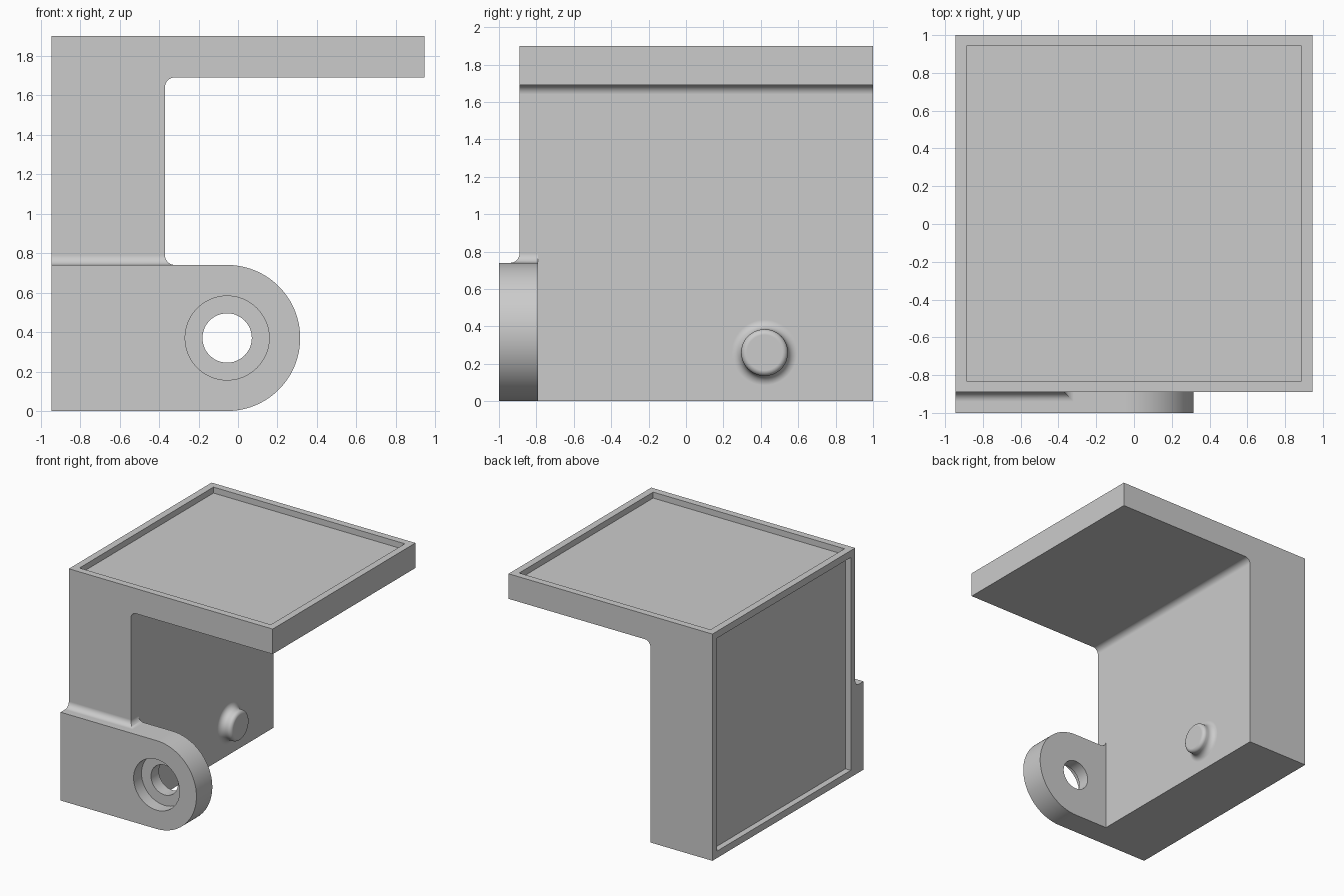
import bpy, bmesh
from math import sin, cos, pi, radians
from mathutils import Matrix, Vector

cube = bpy.data.objects.get("Cube")
if cube:
    bpy.data.objects.remove(cube)

grey = bpy.data.materials.new("plain grey")
grey.use_nodes = True
colour = (0.6, 0.6, 0.6, 1)
grey.diffuse_color = colour
grey.node_tree.nodes["Principled BSDF"].inputs["Base Color"].default_value = colour

LEFT, WALL, FRONT = -0.945, -0.37, -0.89
EAR_X, EAR_R, EAR_BACK = -0.055, 0.37, -0.79
FILLET = 0.05


def arc(cx, cz, r, start, end, steps):
    angles = [radians(start + (end - start) * i / steps) for i in range(steps + 1)]
    return [(cx + r * cos(a), cz + r * sin(a)) for a in angles]


def loft(name, rings):
    """Closed solid through rings of equal point count."""
    bm = bmesh.new()
    rows = [[bm.verts.new(p) for p in ring] for ring in rings]
    n = len(rows[0])
    for a, b in zip(rows, rows[1:]):
        for i in range(n):
            bm.faces.new((a[i], a[(i + 1) % n], b[(i + 1) % n], b[i]))
    bm.faces.new(rows[0])
    bm.faces.new(rows[-1])
    bmesh.ops.recalc_face_normals(bm, faces=bm.faces)
    mesh = bpy.data.meshes.new(name)
    bm.to_mesh(mesh)
    bm.free()
    mesh.materials.append(grey)
    ob = bpy.data.objects.new(name, mesh)
    bpy.context.collection.objects.link(ob)
    return ob


def extrude_y(name, profile, y0, y1):
    return loft(name, [[(x, y, z) for x, z in profile] for y in (y0, y1)])


def box(name, lo, hi):
    corners = [(lo[0], lo[2]), (hi[0], lo[2]), (hi[0], hi[2]), (lo[0], hi[2])]
    return extrude_y(name, corners, lo[1], hi[1])


def combine(target, other, operation):
    mod = target.modifiers.new(other.name, "BOOLEAN")
    mod.object, mod.operation, mod.solver = other, operation, "EXACT"
    bpy.context.view_layer.objects.active = target
    bpy.ops.object.modifier_apply(modifier=mod.name)
    bpy.data.objects.remove(other)


# L-shaped body: upright block and overhanging shelf with a rounded inner corner
inner = arc(WALL + FILLET, 1.69 - FILLET, FILLET, 180, 90, 8)
bracket = extrude_y("bracket", [(LEFT, 0), (WALL, 0)] + inner
                    + [(0.945, 1.69), (0.945, 1.9), (LEFT, 1.9)], FRONT, 1)

# Hinge ear with a round end
ear = extrude_y("hinge_ear", [(LEFT, 0)] + arc(EAR_X, EAR_R, EAR_R, -90, 90, 48)
                + [(LEFT, 2 * EAR_R)], -1, EAR_BACK)

# Mitred fillet where the block rises from the ear
rings = []
for d, z in [(FILLET, 0.6)] + arc(FILLET, 2 * EAR_R + FILLET, FILLET, 270, 180, 8):
    rings.append([(LEFT, FRONT - d, z), (WALL + d, FRONT - d, z),
                  (WALL + d, EAR_BACK, z), (LEFT, EAR_BACK, z)])
fillet = loft("ear_fillet", rings)

# Round stop button with a flared base and a softened rim
profile = [(0.175, -0.05)] + arc(0.175, FILLET, FILLET, 270, 180, 8) + arc(0.095, 0.07, 0.03, 0, 90, 6)
button = loft("stop_button", [[(WALL + h, 0.42 + r * cos(i * pi / 24), 0.26 + r * sin(i * pi / 24))
                               for i in range(48)] for r, h in profile])

for part in (ear, fillet, button):
    combine(bracket, part, "UNION")

# Pin hole, counterbore and the shallow panels in the top and left faces
hole = extrude_y("pin_hole", arc(EAR_X, EAR_R, 0.125, 0, 352.5, 47), -1.2, -0.6)
bore = extrude_y("counterbore", arc(EAR_X, EAR_R, 0.213, 0, 352.5, 47), -1.2, -0.895)
top_panel = box("top_panel", (LEFT + 0.058, FRONT + 0.058, 1.85), (0.887, 0.942, 2.1))
side_panel = box("side_panel", (-1.2, FRONT + 0.058, 0.058), (LEFT + 0.05, 0.942, 1.842))
for cutter in (hole, bore, top_panel, side_panel):
    combine(bracket, cutter, "DIFFERENCE")

# Smooth curves, crisp flats
bpy.ops.object.select_all(action="DESELECT")
bracket.select_set(True)
bpy.context.view_layer.objects.active = bracket
bpy.ops.object.shade_smooth_by_angle(angle=radians(30))
weighted = bracket.modifiers.new("clean_shading", "WEIGHTED_NORMAL")
weighted.keep_sharp = True
